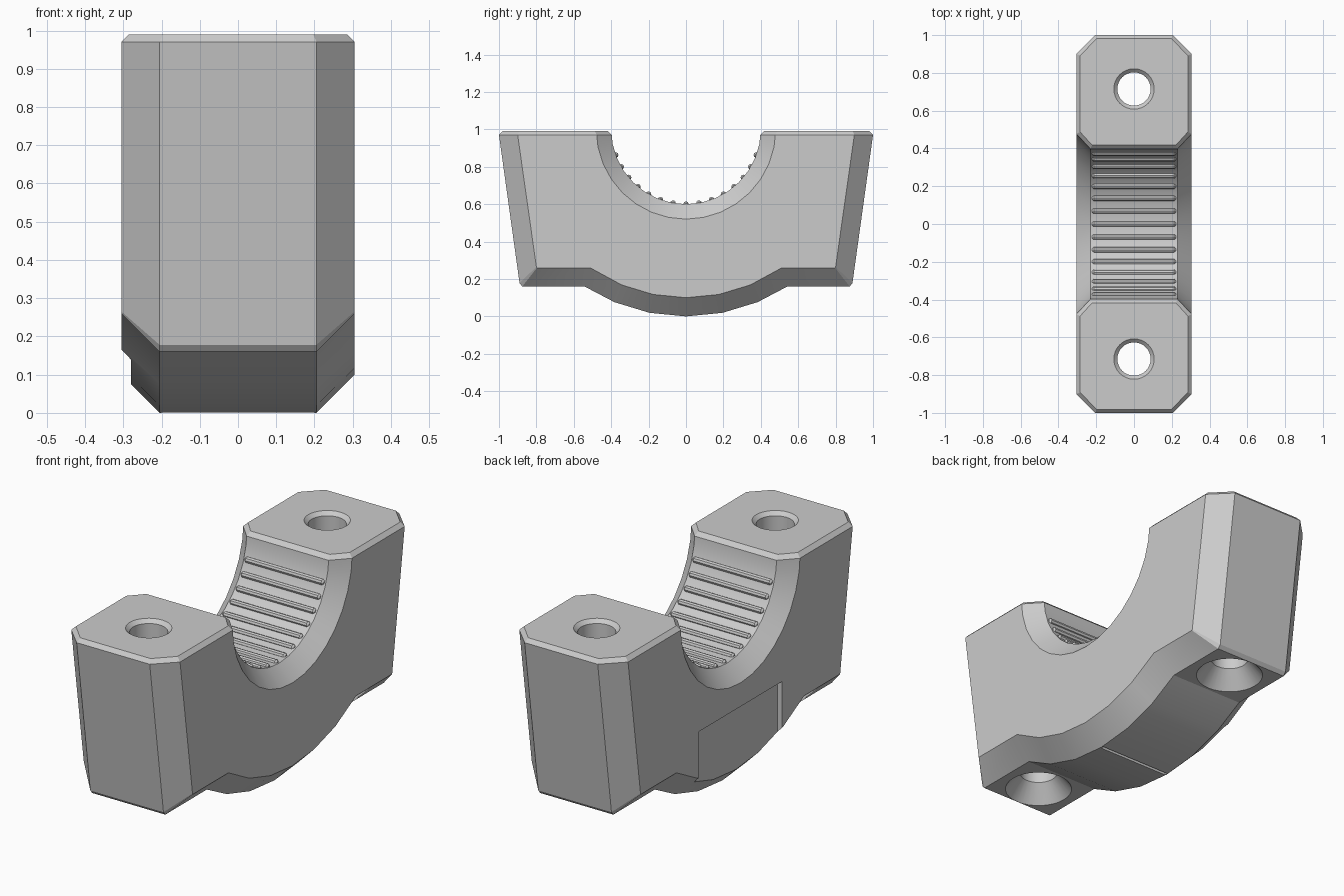
import bpy, bmesh
from math import sin, cos, pi, radians, sqrt
from mathutils import Vector

if "Cube" in bpy.data.objects:
    bpy.data.objects.remove(bpy.data.objects["Cube"])


def loft(name, rings):
    """Closed solid skinned through rings of equal point count."""
    bm = bmesh.new()
    vs = [[bm.verts.new(p) for p in r] for r in rings]
    n = len(rings[0])
    for a, b in zip(vs, vs[1:]):
        for i in range(n):
            j = (i + 1) % n
            bm.faces.new((a[i], a[j], b[j], b[i]))
    bm.faces.new(vs[0][::-1])
    bm.faces.new(vs[-1])
    bmesh.ops.recalc_face_normals(bm, faces=bm.faces)
    me = bpy.data.meshes.new(name)
    bm.to_mesh(me)
    bm.free()
    ob = bpy.data.objects.new(name, me)
    bpy.context.collection.objects.link(ob)
    return ob


def circle_x(x, r, n, y=0, z=0):
    return [(x, y + r * sin(2 * pi * i / n), z - r * cos(2 * pi * i / n)) for i in range(n)]


def circle_z(z, r, n, y):
    return [(r * cos(2 * pi * i / n), y + r * sin(2 * pi * i / n), z) for i in range(n)]


def activate(ob):
    bpy.ops.object.select_all(action='DESELECT')
    ob.select_set(True)
    bpy.context.view_layer.objects.active = ob


def cut(ob, cutter):
    activate(ob)
    m = ob.modifiers.new("cut", 'BOOLEAN')
    m.operation, m.solver, m.object = 'DIFFERENCE', 'EXACT', cutter
    bpy.ops.object.modifier_apply(modifier=m.name)
    bpy.data.objects.remove(cutter)


def box(name, lo, hi):
    (x0, y0, z0), (x1, y1, z1) = lo, hi
    return loft(name, [[(x0, y0, z), (x1, y0, z), (x1, y1, z), (x0, y1, z)] for z in (z0, z1)])


# Clamp body: side profile with chamfered flanks, rounded belly centred on z = 1
def profile(x, top, side, foot, r, z_pad):
    belly = [(r * sin(radians(11.25 * k)), 1 - r * cos(radians(11.25 * k))) for k in range(-2, 3)]
    e = sqrt(r * r - (1 - z_pad) ** 2)
    half = [(e, z_pad), (foot, z_pad), side, (top, 0.97)]
    pts = belly + half + [(-y, z) for y, z in reversed(half)]
    return [(x, y, z) for y, z in pts]


def flank(x):
    return profile(x, 0.9, (0.8, 0.265), 0.797, 0.9, 0.26)


def core(x):
    return profile(x, 1.0, (0.89, 0.178), 0.875, 1.0, 0.16)


body = loft("clamp_body", [flank(-0.305), core(-0.205), core(0.205), flank(0.305)])

# Half-round seat with flared mouths
cut(body, loft("bore_cutter", [circle_x(x, r, 32, z=1) for x, r in
                               ((-0.5, 0.688), (-0.23, 0.4), (0.23, 0.4), (0.5, 0.688))]))

# Bevelled top faces, welded onto the two arms
low = [(0.205, 1), (0.305, 0.9), (0.305, 0.47705), (0.23, 0.39705)]
high = [(0.197, 0.982), (0.285, 0.892), (0.285, 0.487), (0.222, 0.418)]
caps = []
for s in (1, -1):
    rings = []
    for pts, z in ((low, 0.97), (high, 0.99)):
        rings.append([(x, s * y, z) for x, y in pts] + [(-x, s * y, z) for x, y in reversed(pts)])
    caps.append(loft("arm_cap", rings))
activate(body)
for c in caps:
    c.select_set(True)
bpy.ops.object.join()
bm = bmesh.new()
bm.from_mesh(body.data)
inner = [f for f in bm.faces if all(abs(v.co.z - 0.97) < 1e-3 for v in f.verts)]
bmesh.ops.delete(bm, geom=inner, context='FACES')
bmesh.ops.remove_doubles(bm, verts=bm.verts, dist=0.002)
bmesh.ops.recalc_face_normals(bm, faces=bm.faces)
bm.to_mesh(body.data)
bm.free()

# Screw holes, chamfered above and countersunk below
for s in (1, -1):
    cut(body, loft("hole_cutter", [circle_z(z, r, 32, 0.715 * s) for z, r in
                                   ((1.01, 0.128), (0.972, 0.088), (0.247, 0.088), (0.1, 0.209))]))

# Plain recessed panel on the left flank, and belly centre mark
cut(body, box("panel_cutter", (-0.5, -0.335, -0.1), (-0.28, 0.335, 0.4)))
cut(body, box("mark_cutter", (-0.2, -0.008, -0.1), (0.2, 0.008, 0.015)))

activate(body)
bpy.ops.object.shade_smooth_by_angle(angle=radians(20))

# Grip ribs around the seat
for k in range(-7, 8):
    a = radians(10 * k)
    y, z = 0.4 * sin(a), 1 - 0.4 * cos(a)
    loft("grip_rib", [circle_x(x, r, 8, y, z) for x, r in
                      ((-0.222, 0.007), (-0.213, 0.015), (0.213, 0.015), (0.222, 0.007))])
